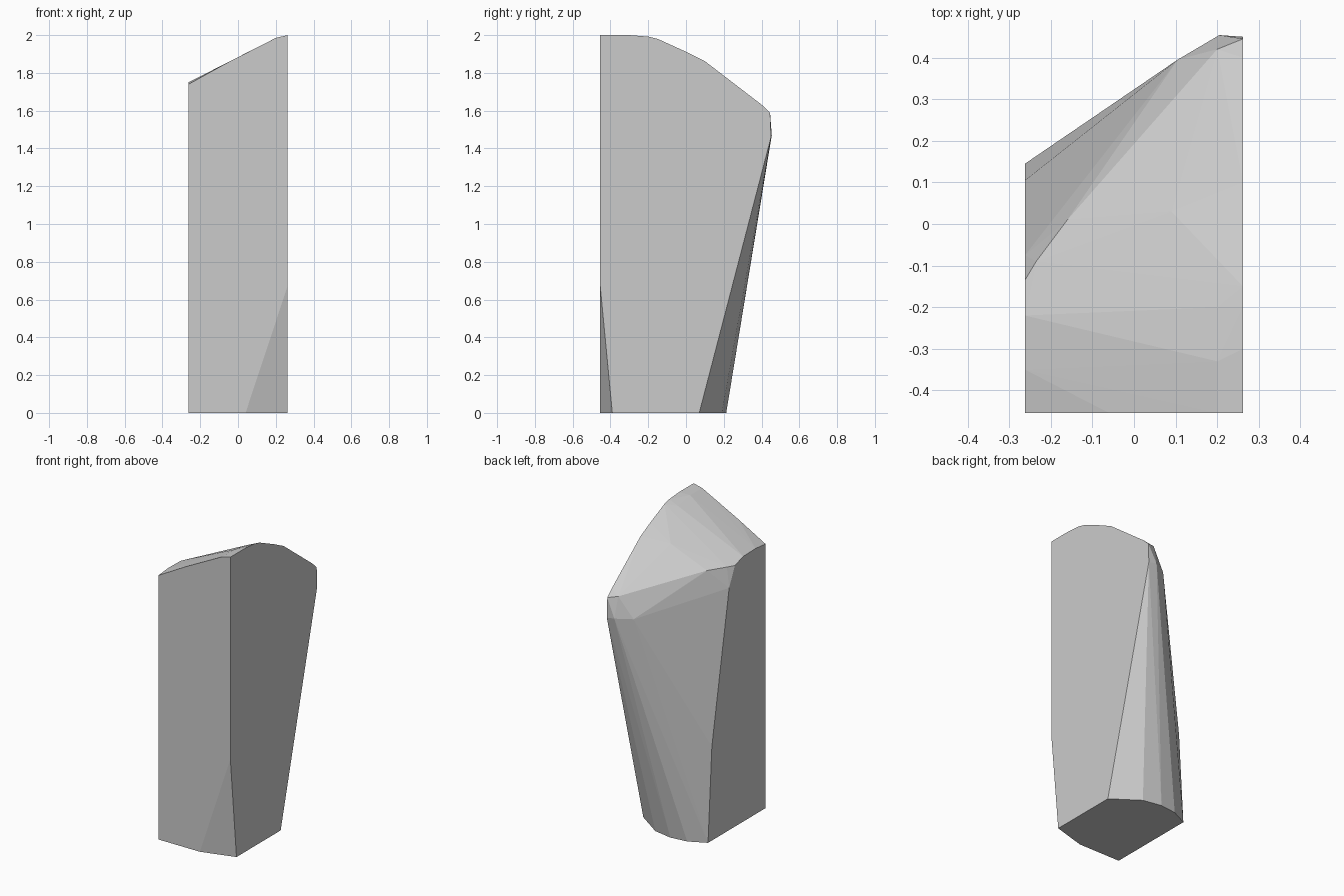
import bpy, bmesh

if "Cube" in bpy.data.objects:
    bpy.data.objects.remove(bpy.data.objects["Cube"])

HALF, FRONT = 0.262, -0.454   # half width, front plane

# right flat side, as a (y, z) profile
right_side = [(-0.39, 0), (FRONT, 0.67), (FRONT, 2), (-0.3, 2), (-0.2, 1.992),
              (-0.15, 1.98), (0, 1.912), (0.1, 1.862), (0.4, 1.632),
              (0.445, 1.59), (0.45, 1.46), (0.07, 0)]
# left flat side, as a (y, z) profile
left_side = [(FRONT, 0), (FRONT, 1.74), (-0.35, 1.75), (-0.22, 1.747),
             (-0.135, 1.72), (-0.075, 1.595), (0.105, 0.62), (0.145, 0)]
# foot outline between the sides, as (x, y)
foot = [(0.04, FRONT), (0.09, 0.19), (-0.035, 0.213), (-0.149, 0.2)]
# chipped corners of the top and back
corners = [(0.2, FRONT, 1.985), (-0.06, FRONT, 1.852),
           (0.2, -0.33, 1.985), (0.2, -0.2, 1.965),
           (0.09, 0.03, 1.832), (-0.16, 0.01, 1.715), (-0.235, -0.09, 1.72),
           (0.2, 0.42, 1.605), (0.205, 0.454, 1.47), (0.105, 0.395, 1.47)]

points = [(HALF, y, z) for y, z in right_side]
points += [(-HALF, y, z) for y, z in left_side]
points += [(x, y, 0) for x, y in foot] + corners

# wrap the faceted stone around its corners
bm = bmesh.new()
for p in points:
    bm.verts.new(p)
hull = bmesh.ops.convex_hull(bm, input=bm.verts[:])
loose = {g for g in hull["geom_interior"] + hull["geom_unused"]
         if isinstance(g, bmesh.types.BMVert)}
bmesh.ops.delete(bm, geom=list(loose), context='VERTS')
bmesh.ops.dissolve_limit(bm, angle_limit=0.01, verts=bm.verts[:], edges=bm.edges[:])
bmesh.ops.recalc_face_normals(bm, faces=bm.faces[:])

mesh = bpy.data.meshes.new("standing_stone")
bm.to_mesh(mesh)
bm.free()

grey = bpy.data.materials.new("stone grey")
grey.diffuse_color = (0.6, 0.6, 0.6, 1)
grey.use_nodes = True
grey.node_tree.nodes["Principled BSDF"].inputs["Base Color"].default_value = grey.diffuse_color
mesh.materials.append(grey)
bpy.context.collection.objects.link(bpy.data.objects.new("standing_stone", mesh))
